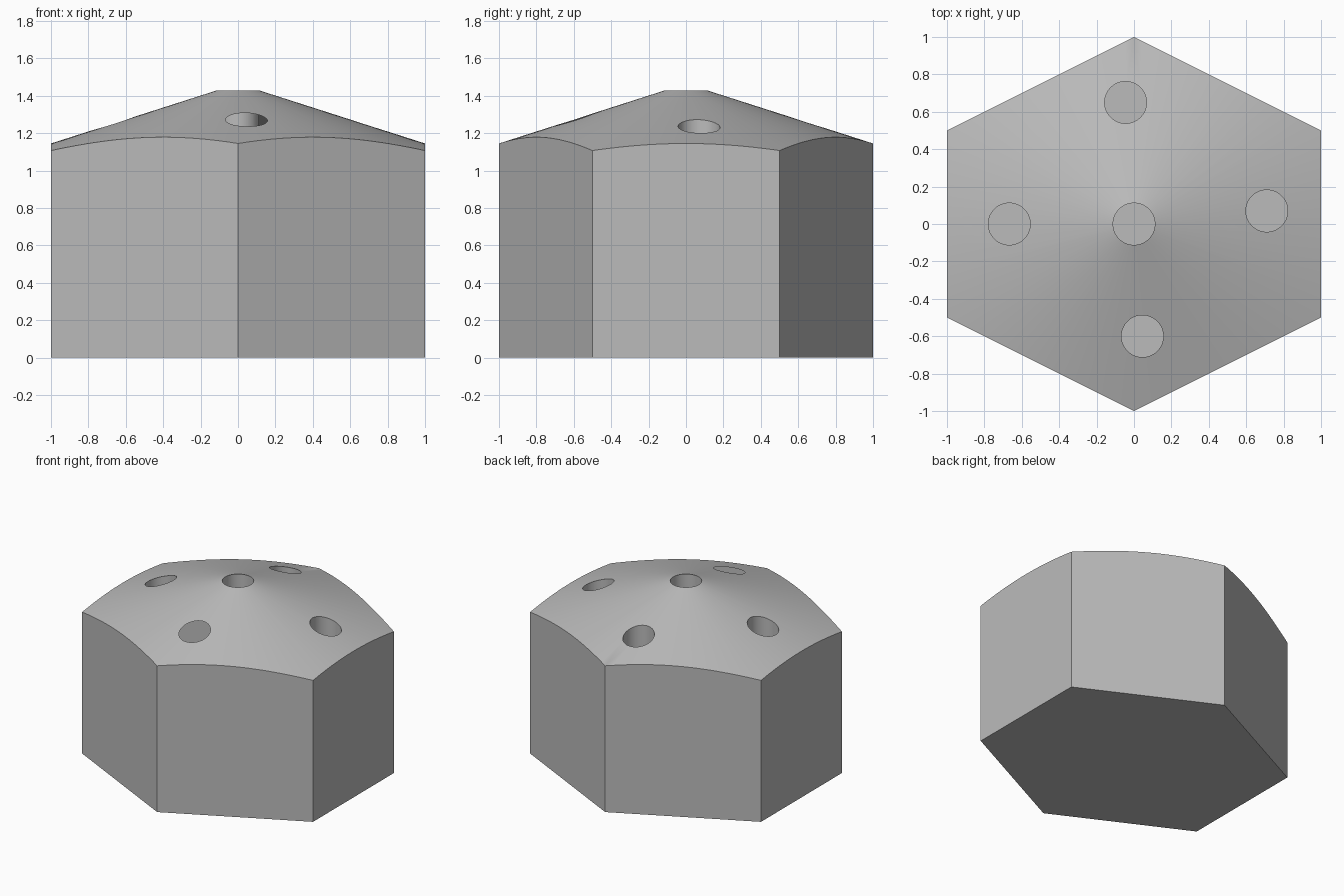
import bpy
import bmesh
import math
from mathutils import Matrix

default_cube = bpy.data.objects.get("Cube")
if default_cube:
    bpy.data.objects.remove(default_cube, do_unlink=True)

APEX, SLOPE = 1.465, 0.32
HOLE_RADIUS, HOLE_FLOOR = 0.112, 0.4
HOLES = [(0, 0), (-0.667, 0), (0.71, 0.07), (0.045, -0.6), (-0.045, 0.65)]

grey = bpy.data.materials.new("neutral grey")
colour = (0.5, 0.5, 0.5, 1)
grey.diffuse_color = colour
grey.use_nodes = True
grey.node_tree.nodes["Principled BSDF"].inputs["Base Color"].default_value = colour


def add_object(name, bm):
    bmesh.ops.recalc_face_normals(bm, faces=bm.faces)
    mesh = bpy.data.meshes.new(name)
    bm.to_mesh(mesh)
    bm.free()
    mesh.materials.append(grey)
    obj = bpy.data.objects.new(name, mesh)
    bpy.context.collection.objects.link(obj)
    return obj


def cut(target, tool, operation):
    """Apply a boolean and throw the cutter away."""
    tool.hide_render = True
    mod = target.modifiers.new(tool.name, 'BOOLEAN')
    mod.operation, mod.object, mod.solver = operation, tool, 'EXACT'
    bpy.ops.object.select_all(action='DESELECT')
    bpy.context.view_layer.objects.active = target
    target.select_set(True)
    bpy.ops.object.modifier_apply(modifier=mod.name)
    bpy.data.objects.remove(tool, do_unlink=True)


# Six-sided block with corners at front and back
bm = bmesh.new()
corners = [(0, -1), (1, -0.5), (1, 0.5), (0, 1), (-1, 0.5), (-1, -0.5)]
base = bm.faces.new([bm.verts.new((x, y, 0)) for x, y in corners])
top = bmesh.ops.extrude_face_region(bm, geom=[base])["geom"]
bmesh.ops.translate(bm, vec=(0, 0, 1.6),
                    verts=[v for v in top if isinstance(v, bmesh.types.BMVert)])
block = add_object("hexagonal_block", bm)

# Conical top trimmed onto the block
bm = bmesh.new()
radius, low = 1.5, -0.5
bmesh.ops.create_cone(bm, cap_ends=True, segments=128, radius1=radius,
                      radius2=radius, depth=APEX - radius * SLOPE - low,
                      matrix=Matrix.Translation((0, 0, (APEX - radius * SLOPE + low) / 2)))
lid = max(bm.faces, key=lambda f: f.calc_center_median().z)
tip = bmesh.ops.poke(bm, faces=[lid])["verts"][0]
tip.co.z = APEX
cut(block, add_object("cone_trim", bm), 'INTERSECT')

# Round sockets with flat floors
for x, y in HOLES:
    bm = bmesh.new()
    bmesh.ops.create_cone(bm, cap_ends=True, segments=64, radius1=HOLE_RADIUS,
                          radius2=HOLE_RADIUS, depth=2 - HOLE_FLOOR,
                          matrix=Matrix.Translation((x, y, 1 + HOLE_FLOOR / 2)))
    cut(block, add_object("socket_cutter", bm), 'DIFFERENCE')

# Smooth cone and socket walls, crisp edges
bpy.ops.object.select_all(action='DESELECT')
block.select_set(True)
bpy.context.view_layer.objects.active = block
bpy.ops.object.shade_smooth_by_angle(angle=math.radians(30))
